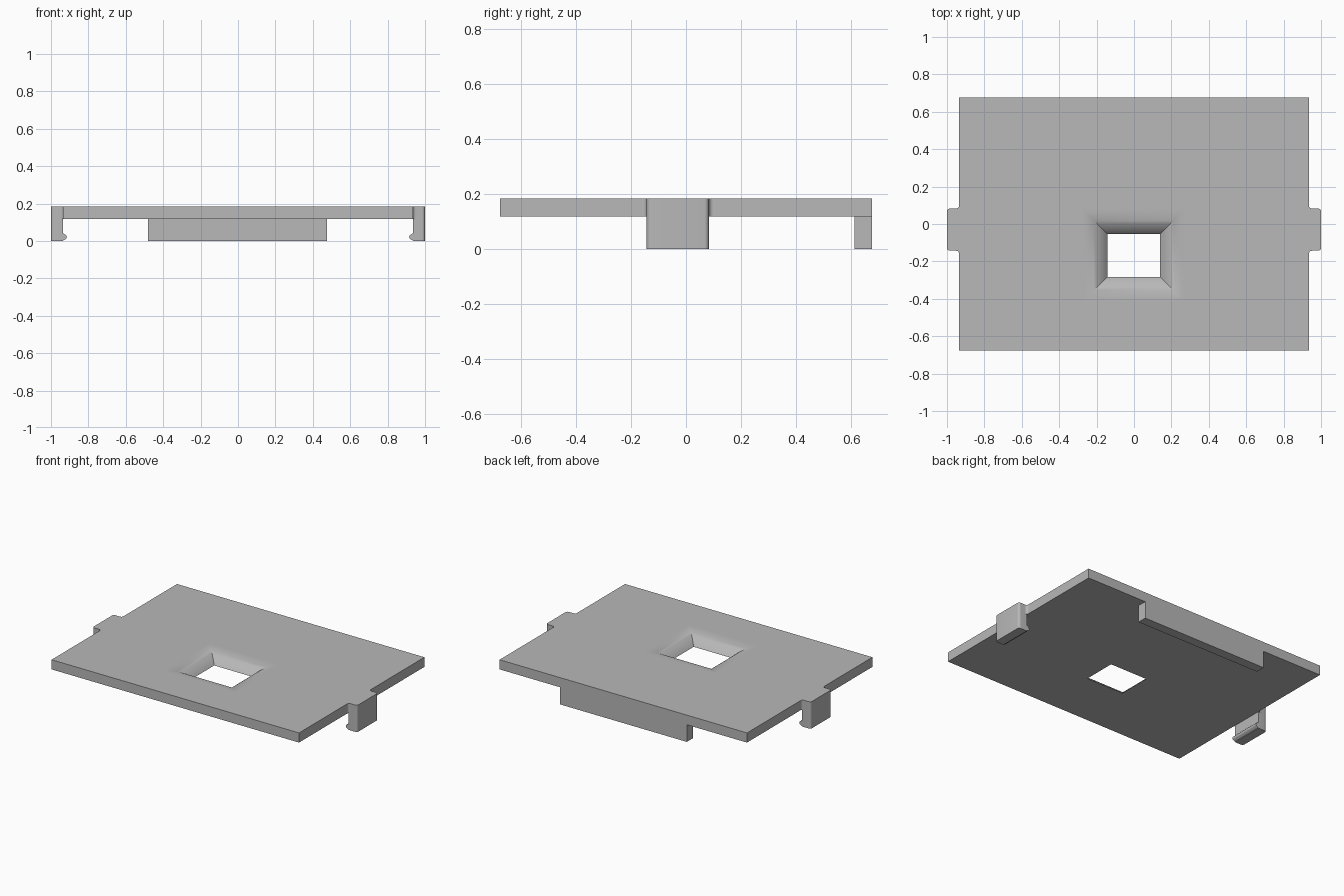
import bpy, bmesh, math

cube = bpy.data.objects.get("Cube")
if cube:
    bpy.data.objects.remove(cube, do_unlink=True)

grey = bpy.data.materials.new("plain grey")
grey.use_nodes = True
colour = (0.48, 0.48, 0.48, 1)
grey.diffuse_color = colour
grey.node_tree.nodes["Principled BSDF"].inputs["Base Color"].default_value = colour

TOP, UNDER = 0.183, 0.117          # plate surfaces
HALF_X, HALF_Y = 0.935, 0.677      # plate outline
CLIP_FRONT, CLIP_BACK = -0.143, 0.083


def finish(name, bm):
    bmesh.ops.recalc_face_normals(bm, faces=bm.faces)
    mesh = bpy.data.meshes.new(name)
    bm.to_mesh(mesh)
    bm.free()
    obj = bpy.data.objects.new(name, mesh)
    mesh.materials.append(grey)
    bpy.context.collection.objects.link(obj)
    bpy.ops.object.select_all(action="DESELECT")
    obj.select_set(True)
    bpy.context.view_layer.objects.active = obj
    bpy.ops.object.shade_smooth_by_angle(angle=math.radians(30))
    return obj


def prism(bm, outline, vector):
    face = bm.faces.new([bm.verts.new(p) for p in outline])
    moved = bmesh.ops.extrude_face_region(bm, geom=[face], use_keep_orig=True)["geom"]
    bmesh.ops.translate(bm, vec=vector, verts=[v for v in moved if isinstance(v, bmesh.types.BMVert)])


def arc(cx, cy, r, start, end, steps=6):
    angles = [math.radians(start + (end - start) * i / steps) for i in range(steps + 1)]
    return [(cx + r * math.cos(a), cy + r * math.sin(a)) for a in angles]


# Plate: rectangular rings run over the top, down the flared hole and underneath
def ring(bm, x0, x1, y0, y1, z):
    return [bm.verts.new(p) for p in ((x0, y0, z), (x1, y0, z), (x1, y1, z), (x0, y1, z))]


bm = bmesh.new()
rings = [ring(bm, -HALF_X, HALF_X, -HALF_Y, HALF_Y, z) for z in (UNDER, TOP)]
run, drop, steps = 0.13, TOP - UNDER, 10
sweep = 2 * math.atan(drop / run)
radius = run / math.sin(sweep)
flare = [(run + 0.005, TOP)]
for i in range(steps + 1):
    a = sweep * i / steps
    flare.append((run - radius * math.sin(a), TOP - radius * (1 - math.cos(a))))
for out, z in flare:
    rings.append(ring(bm, -0.143 - out, 0.14 + out, -0.283 - out, -0.053 + out, z))
for a, b in zip(rings, rings[1:] + rings[:1]):
    for i in range(4):
        j = (i + 1) % 4
        bm.faces.new((a[i], a[j], b[j], b[i]))
finish("cover_plate", bm)

# Rear locating tab below the plate
bm = bmesh.new()
prism(bm, [(-0.48, 0.612, 0), (0.477, 0.612, 0), (0.477, HALF_Y, 0), (-0.48, HALF_Y, 0)], (0, 0, UNDER))
finish("rear_tab", bm)

# Snap clips: filleted lug, rounded leg and inward hook
r = 0.016
outer = (arc(1 - r, CLIP_FRONT + r, r, -90, 0)
         + arc(1 - r, CLIP_BACK - r, r, 0, 90))
lug = (arc(HALF_X + r, CLIP_FRONT - r, r, 180, 90) + outer
       + arc(HALF_X + r, CLIP_BACK + r, r, 270, 180))
leg = [(HALF_X, CLIP_FRONT)] + outer + [(HALF_X, CLIP_BACK)]
hook = [(0.94, 0)] + arc(0.929, 0.021, 0.014, 225, 135) + [(0.936, 0.042), (0.94, 0.042)]

for name, side in (("left_clip", 1), ("right_clip", -1)):
    bm = bmesh.new()
    prism(bm, [(side * x, y, UNDER) for x, y in lug], (0, 0, TOP - UNDER))
    prism(bm, [(side * x, y, 0) for x, y in leg], (0, 0, UNDER))
    prism(bm, [(side * x, CLIP_FRONT, z) for x, z in hook], (0, CLIP_BACK - CLIP_FRONT, 0))
    finish(name, bm)
